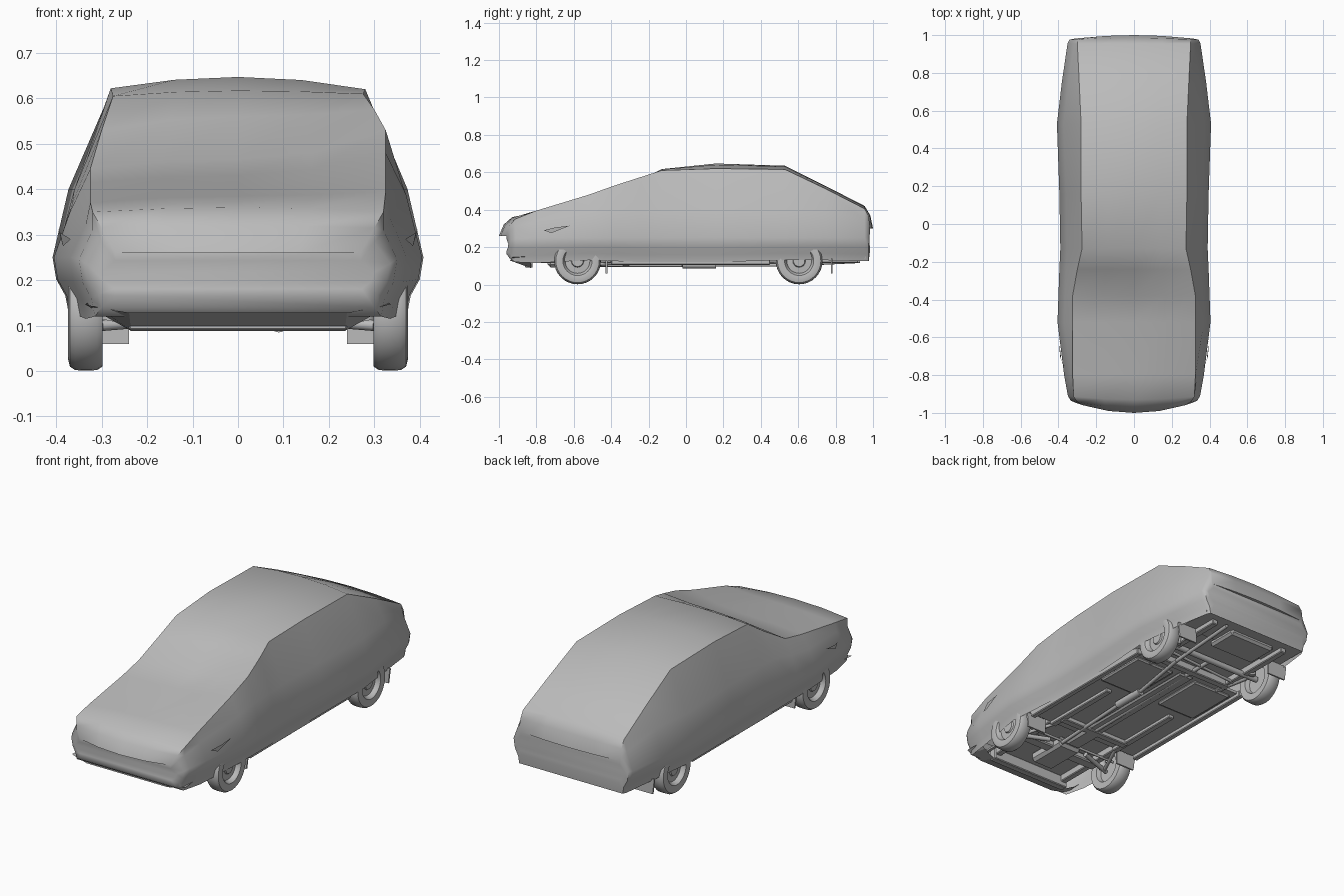
import bpy, bmesh, math
from mathutils import Vector, Matrix

if "Cube" in bpy.data.objects:
    bpy.data.objects.remove(bpy.data.objects["Cube"])

grey = bpy.data.materials.new("plain_grey")
grey.use_nodes = True
COLOUR = (0.5, 0.5, 0.5, 1)
grey.diffuse_color = COLOUR
grey.node_tree.nodes["Principled BSDF"].inputs["Base Color"].default_value = COLOUR


def finish(name, bm, angle=None):
    bmesh.ops.recalc_face_normals(bm, faces=bm.faces)
    mesh = bpy.data.meshes.new(name)
    bm.to_mesh(mesh)
    bm.free()
    mesh.materials.append(grey)
    ob = bpy.data.objects.new(name, mesh)
    bpy.context.collection.objects.link(ob)
    if angle:
        bpy.ops.object.select_all(action='DESELECT')
        ob.select_set(True)
        bpy.context.view_layer.objects.active = ob
        bpy.ops.object.shade_smooth_by_angle(angle=math.radians(angle))
    return ob


def box(name, x, y, z, bevel=0):
    """Box from (min, max) pairs."""
    bm = bmesh.new()
    bmesh.ops.create_cube(bm, size=1)
    for v in bm.verts:
        v.co = [r[0] if c < 0 else r[1] for c, r in zip(v.co, (x, y, z))]
    if bevel:
        bmesh.ops.bevel(bm, geom=bm.edges[:], offset=bevel, segments=1, affect='EDGES')
    return finish(name, bm)


def pair(name, x, y, z, bevel=0):
    box(name + "_left", x, y, z, bevel)
    box(name + "_right", (-x[1], -x[0]), y, z, bevel)


def rod(name, a, b, r, sides=10):
    a, b = Vector(a), Vector(b)
    bm = bmesh.new()
    bmesh.ops.create_cone(bm, cap_ends=True, segments=sides, radius1=r, radius2=r,
                          depth=(b - a).length)
    turn = (b - a).to_track_quat('Z', 'Y').to_matrix().to_4x4()
    bm.transform(Matrix.Translation((a + b) / 2) @ turn)
    return finish(name, bm, 40)


def plate(name, outline, y, thick=0.006):
    """Upright plate facing the front, from an x-z outline."""
    bm = bmesh.new()
    f = bm.faces.new([bm.verts.new((x, y, z)) for x, z in outline])
    new = bmesh.ops.extrude_face_region(bm, geom=[f])["geom"]
    bmesh.ops.translate(bm, vec=(0, thick, 0), verts=[v for v in new if isinstance(v, bmesh.types.BMVert)])
    return finish(name, bm)


# Draped cover: y, plan bulge, hem z, half width, shoulder x, right z, left z, centre z
STATIONS = [
    (-1.00, .05, .165, .30, .27, .26, .26, .26),
    (-.975, .04, .14, .335, .30, .315, .315, .32),
    (-.93, .02, .12, .35, .32, .35, .35, .36),
    (-.80, 0, .115, .37, .325, .37, .395, .385),
    (-.52, 0, .13, .405, .325, .415, .48, .43),
    (-.38, 0, .125, .40, .325, .445, .53, .465),
    (-.24, 0, .12, .395, .30, .53, .575, .56),
    (-.13, 0, .12, .39, .275, .605, .61, .617),
    (.16, 0, .12, .395, .28, .622, .62, .647),
    (.53, 0, .13, .408, .28, .615, .615, .635),
    (.75, 0, .13, .382, .29, .51, .51, .525),
    (.955, 0, .125, .352, .30, .405, .405, .42),
    (.985, -.01, .125, .342, .30, .365, .365, .37),
    (1.00, -.02, .18, .325, .295, .30, .30, .30),
]


def half_section(hem, b, s, sz, cz):
    bz = min(.25, hem + .55 * (sz - hem))
    wz = min(.40, bz + .6 * (sz - bz))
    low = .3 * (bz - hem)
    return [(b - .035, hem), (b - .028, hem + low), (b - .008, hem + 2 * low), (b, bz),
            (max(b - .035, s), wz), (s, sz), (s * .5, sz + .75 * (cz - sz))]


bm = bmesh.new()
rings = []
for y, bulge, hem, b, s, right, left, cz in STATIONS:
    pts = [(-x, z) for x, z in half_section(hem, b, s, right, cz)] + [(0, cz)]
    pts += half_section(hem, b, s, left, cz)[::-1]
    rings.append([bm.verts.new((x, y + bulge * (x / b) ** 2, z)) for x, z in pts])
for r, q in zip(rings, rings[1:]):
    for i in range(len(r) - 1):
        bm.faces.new((r[i], r[i + 1], q[i + 1], q[i]))
for r in (rings[0], rings[-1]):
    n = len(r)
    for i in range(n // 2):
        bm.faces.new([r[i], r[i + 1], r[n - 2 - i], r[n - 1 - i]] if i < n // 2 - 1
                     else [r[i], r[i + 1], r[n - 1 - i]])
# close the lower nose and tail back to the hem
for a, c in ((0, 1), (1, 2), (-1, -2)):
    bm.faces.new((rings[a][0], rings[c][0], rings[c][-1], rings[a][-1]))
finish("draped_cover", bm, 42)

# Loose folds of cloth at the front corners
for side, name in ((1, "left"), (-1, "right")):
    bm = bmesh.new()
    fold = [(.368, -.76, .29), (.392, -.70, .305), (.396, -.62, .315), (.385, -.72, .275)]
    bm.faces.new([bm.verts.new((side * x, y, z)) for x, y, z in fold])
    finish("corner_fold_" + name, bm)

# Wheels: turned tyre and rim profile
TYRE = [(.0, .022), (.03, .022), (.034, .014), (.066, .012), (.072, .028), (.078, .036),
        (.10, .040), (.116, .036), (.124, .024), (.125, 0), (.124, -.024), (.116, -.036),
        (.078, -.034), (.07, -.01), (.0, -.01)]


def wheel(name, x, y):
    bm = bmesh.new()
    verts = [bm.verts.new((w, 0, r)) for r, w in TYRE]
    edges = [bm.edges.new(e) for e in zip(verts, verts[1:])]
    bmesh.ops.spin(bm, geom=verts + edges, axis=(1, 0, 0), cent=(0, 0, 0),
                   angle=math.tau, steps=32, use_duplicate=False)
    bmesh.ops.remove_doubles(bm, verts=bm.verts, dist=.0005)
    if x < 0:
        bmesh.ops.scale(bm, vec=(-1, 1, 1), verts=bm.verts)
    bmesh.ops.translate(bm, vec=(x, y, .126), verts=bm.verts)
    finish(name, bm, 35)


FRONT, REAR = -.58, .605
for sx, side in ((1, "left"), (-1, "right")):
    wheel("front_wheel_" + side, sx * .334, FRONT)
    wheel("rear_wheel_" + side, sx * .334, REAR)
    # suspension
    rod("front_arm_" + side, (sx * .30, FRONT, .10), (sx * .12, FRONT + .05, .115), .012)
    rod("front_strut_rod_" + side, (sx * .28, FRONT + .01, .10), (sx * .20, FRONT + .2, .115), .009)
    rod("front_damper_" + side, (sx * .28, FRONT, .11), (sx * .25, FRONT, .26), .022)
    rod("trailing_arm_" + side, (sx * .25, REAR, .115), (sx * .22, REAR - .22, .125), .012)
    rod("rear_damper_" + side, (sx * .25, REAR + .04, .11), (sx * .24, REAR + .06, .26), .018)

# Underbody pans, split around the wheel wells
box("centre_floor", (-.355, .355), (-.40, .43), (.125, .14))
box("front_bay_floor", (-.25, .25), (-.92, -.40), (.15, .16))
box("rear_bay_floor", (-.27, .27), (.43, .96), (.15, .16))
box("boot_floor", (-.32, .32), (.76, .96), (.14, .15))
pair("sill", (.325, .355), (-.40, .45), (.105, .14), .004)
pair("floor_rail", (.19, .225), (-.40, .05), (.105, .127), .004)
pair("seat_pan", (.07, .31), (.10, .40), (.112, .127), .01)
pair("front_rail", (.20, .235), (-.88, -.40), (.115, .155), .004)
pair("rear_rail", (.21, .245), (.40, .92), (.115, .155), .004)
box("tunnel", (-.045, .045), (-.38, .42), (.11, .127), .008)
box("front_crossmember", (-.24, .24), (-.62, -.56), (.105, .14), .006)
box("gearbox_crossmember", (-.21, .21), (-.34, -.30), (.10, .127), .004)
box("rear_crossmember", (-.24, .24), (.44, .48), (.11, .15), .004)
box("radiator_support", (-.24, .24), (-.86, -.82), (.09, .15), .004)
box("engine_sump", (-.07, .07), (-.74, -.50), (.092, .15), .015)
box("gearbox", (-.05, .05), (-.50, -.30), (.10, .145), .015)
box("fuel_tank", (-.18, .10), (.72, .90), (.118, .155), .012)

# Drive line and exhaust
rod("rear_axle", (-.31, REAR, .125), (.31, REAR, .125), .016, 14)
rod("axle_brace", (-.24, REAR - .09, .12), (.24, REAR - .05, .12), .008)
rod("steering_link", (-.28, FRONT + .08, .115), (.28, FRONT + .08, .115), .007)
rod("propeller_shaft", (0, -.32, .112), (0, REAR, .122), .011)
rod("exhaust_front", (.06, -.50, .105), (.09, -.02, .103), .010)
rod("exhaust_silencer", (.09, -.02, .105), (.09, .16, .105), .020, 14)
rod("exhaust_middle", (.09, .16, .105), (.15, .52, .105), .010)
rod("exhaust_tail", (.15, .52, .105), (.16, .93, .125), .010)

# Chin spoiler under the nose
CHIN = [(-.33, .15), (-.30, .125), (-.235, .088), (.235, .088), (.30, .125), (.33, .15)]
bm = bmesh.new()
top = [bm.verts.new((x * 1.02, -.955 + .25 * x * x, z * .3 + .102)) for x, z in CHIN]
low = [bm.verts.new((x, -.83, z)) for x, z in CHIN]
for i in range(len(CHIN) - 1):
    bm.faces.new((top[i], top[i + 1], low[i + 1], low[i]))
finish("chin_spoiler", bm)

# Mud flaps behind the wheels
for sx, side in ((1, "left"), (-1, "right")):
    for y, where in ((FRONT + .15, "front"), (REAR + .17, "rear")):
        plate(f"{where}_mud_flap_{side}",
              [(sx * .24, .06), (sx * .35, .06), (sx * .36, .14), (sx * .24, .14)], y, .009)
